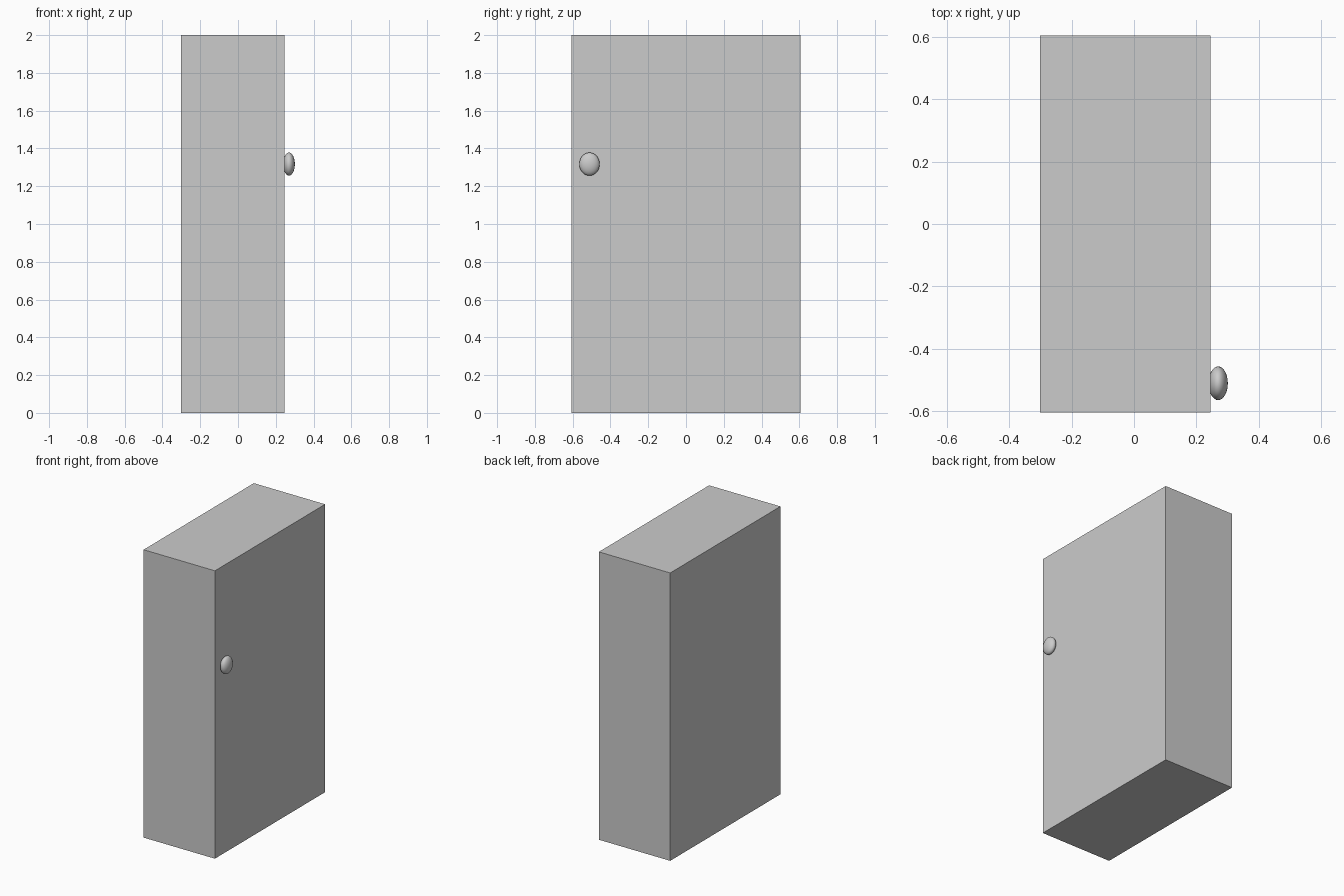
import bpy

if "Cube" in bpy.data.objects:
    bpy.data.objects.remove(bpy.data.objects["Cube"])

# Cabinet body: plain closed box
x0, x1, half_y, height = -0.302, 0.246, 0.605, 2.0
bpy.ops.mesh.primitive_cube_add(size=1, location=((x0 + x1) / 2, 0, height / 2))
body = bpy.context.object
body.name = "cabinet_body"
body.scale = (x1 - x0, 2 * half_y, height)
bpy.ops.object.transform_apply(location=False, rotation=False, scale=True)

# Door knob: flattened smooth ellipsoid, partly sunk into the door face
bpy.ops.mesh.primitive_uv_sphere_add(segments=32, ring_count=16, radius=1,
                                     location=(0.27, -0.511, 1.317))
knob = bpy.context.object
knob.name = "door_knob"
knob.scale = (0.031, 0.054, 0.061)
bpy.ops.object.transform_apply(location=False, rotation=False, scale=True)
bpy.ops.object.shade_smooth()
